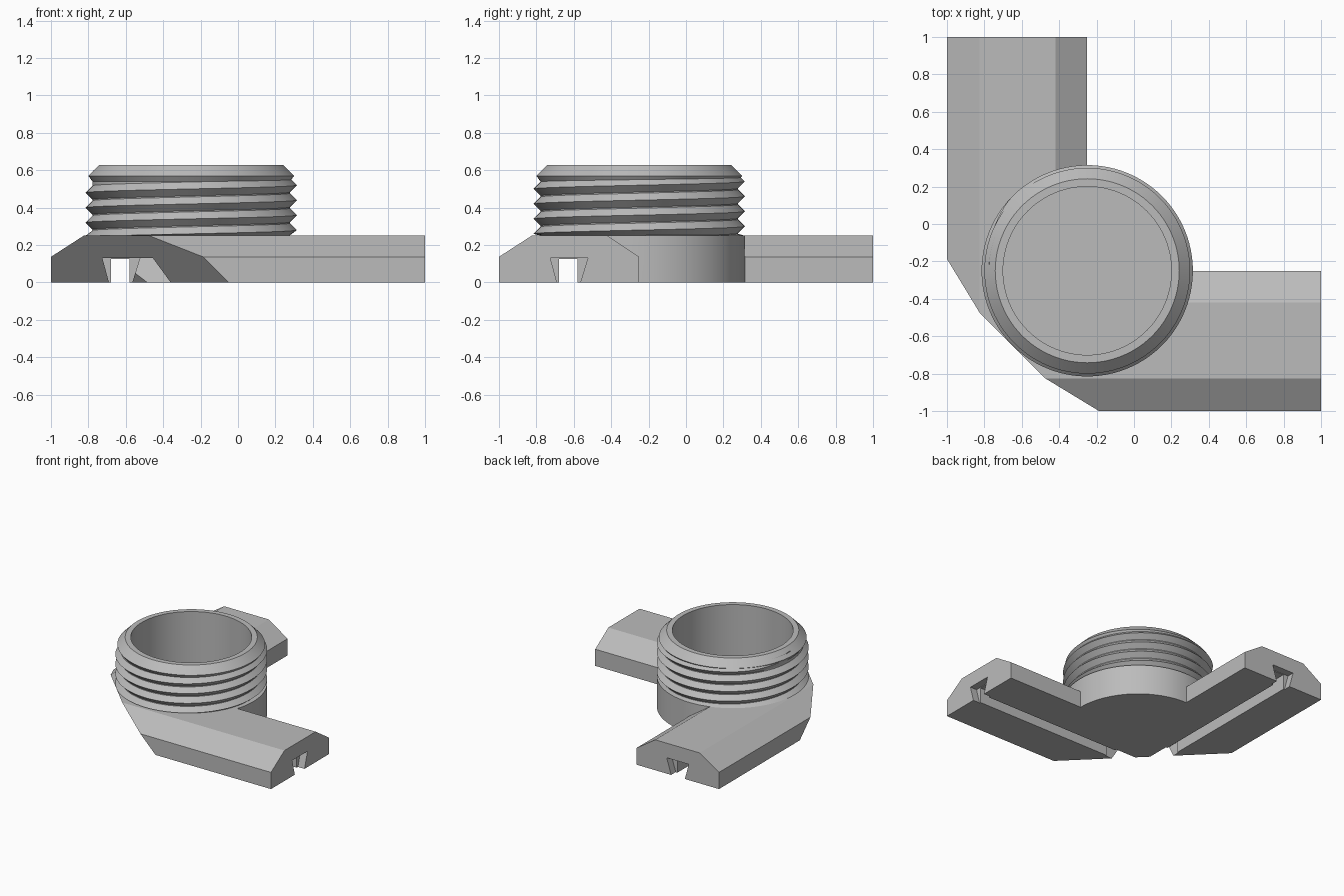
import bpy, bmesh, math
from mathutils import Vector

if "Cube" in bpy.data.objects:
    bpy.data.objects.remove(bpy.data.objects["Cube"])

GREY = (0.5, 0.5, 0.5, 1)
mat = bpy.data.materials.new("plain grey")
mat.use_nodes = True
mat.diffuse_color = GREY
mat.node_tree.nodes["Principled BSDF"].inputs["Base Color"].default_value = GREY

CX = CY = -0.25        # axis of the round neck
SEG = 96
R_OUT, R_ROOT, R_IN = 0.565, 0.528, 0.45
TOP = 0.25             # top of the arms


def finish(name, bm):
    bmesh.ops.recalc_face_normals(bm, faces=bm.faces)
    mesh = bpy.data.meshes.new(name)
    bm.to_mesh(mesh)
    bm.free()
    mesh.materials.append(mat)
    obj = bpy.data.objects.new(name, mesh)
    bpy.context.collection.objects.link(obj)
    return obj


def prism(name, profile, start, end, swap=False):
    """Extrude an (across, height) profile along x, or along y when swapped."""
    bm = bmesh.new()

    def place(w, u, z):
        return bm.verts.new((u, w, z) if swap else (w, u, z))
    a = [place(start, u, z) for u, z in profile]
    b = [place(end, u, z) for u, z in profile]
    bm.faces.new(a)
    bm.faces.new(b[::-1])
    n = len(a)
    for i in range(n):
        j = (i + 1) % n
        bm.faces.new((a[i], b[i], b[j], a[j]))
    return finish(name, bm)


def lathe(name, profile):
    """Revolve a closed (radius, height) profile about the neck axis."""
    bm = bmesh.new()
    rings = []
    for i in range(SEG):
        t = 2 * math.pi * i / SEG
        rings.append([bm.verts.new((CX + r * math.cos(t), CY + r * math.sin(t), z))
                      for r, z in profile])
    n = len(profile)
    for i in range(SEG):
        a, b = rings[i], rings[(i + 1) % SEG]
        for k in range(n):
            m = (k + 1) % n
            bm.faces.new((a[k], b[k], b[m], a[m]))
    return finish(name, bm)


def disc(name, radius, z0, z1):
    bm = bmesh.new()
    bmesh.ops.create_cone(bm, cap_ends=True, segments=SEG, radius1=radius,
                          radius2=radius, depth=z1 - z0)
    bmesh.ops.translate(bm, verts=bm.verts, vec=Vector((CX, CY, (z0 + z1) / 2)))
    return finish(name, bm)


def boolean(target, tool, operation):
    mod = target.modifiers.new("cut", 'BOOLEAN')
    mod.operation, mod.solver, mod.object = operation, 'EXACT', tool
    bpy.context.view_layer.objects.active = target
    bpy.ops.object.modifier_apply(modifier=mod.name)
    bpy.data.objects.remove(tool)


def smooth(obj):
    bpy.ops.object.select_all(action='DESELECT')
    obj.select_set(True)
    bpy.context.view_layer.objects.active = obj
    bpy.ops.object.shade_smooth_by_angle(angle=math.radians(25))


# Two bevelled arms joined to the round base
arm = [(-1, 0), (-1, 0.137), (-0.825, TOP), (-0.42, TOP), (-0.25, 0.137), (-0.25, 0)]
body = prism("bracket_body", arm, -0.825, 1)
boolean(body, prism("second_arm", arm, -0.825, 1, True), 'UNION')
boolean(body, disc("round_base", R_OUT, 0, TOP), 'UNION')

# Undercut slanted corner: removes everything beyond x + y = -1.05 - z
bm = bmesh.new()
cut = [[bm.verts.new((x, -1.05 - z - x, z)) for x in (-2, 1)]
       + [bm.verts.new((x, -4 - x, z)) for x in (1, -2)] for z in (-0.1, 0.4)]
bm.faces.new(cut[0])
bm.faces.new(cut[1][::-1])
for i in range(4):
    j = (i + 1) % 4
    bm.faces.new((cut[0][i], cut[0][j], cut[1][j], cut[1][i]))
boolean(body, finish("corner_cutter", bm), 'DIFFERENCE')

# Channels under both arms, flared at their ends
flare = [(-0.69, -0.02), (-0.69, 0), (-0.725, 0.13), (-0.525, 0.13), (-0.565, 0), (-0.565, -0.02)]
slot = [(-0.68, -0.03), (-0.68, 0.125), (-0.58, 0.125), (-0.58, -0.03)]
for swap in (False, True):
    for shape, a, b in ((flare, -1.3, -0.3), (slot, -0.35, 0.97), (flare, 0.94, 1.1)):
        boolean(body, prism("channel_cutter", shape, a, b, swap), 'DIFFERENCE')

# Cup floor sunk into the base
boolean(body, disc("cup_cutter", R_IN, 0.16, 0.4), 'DIFFERENCE')
smooth(body)

# Neck ring with chamfered rim
neck = lathe("neck", [(R_IN, TOP), (R_ROOT, TOP), (R_ROOT, 0.54), (0.55, 0.57),
                      (0.492, 0.628), (R_IN, 0.628)])
smooth(neck)

# Helical thread ridge, fading out at its upper end
PITCH, END_Z, TURNS = 0.08, 0.56, 4.5
steps = int(TURNS * SEG)
bm = bmesh.new()
rows = []
for i in range(steps + 1):
    left = (steps - i) / SEG            # turns remaining to the end
    t = math.pi - 2 * math.pi * left
    z = END_Z - PITCH * left
    fade = min(1, left / 0.12)
    crest = R_ROOT + (R_OUT - R_ROOT) * fade
    rows.append([bm.verts.new((CX + r * math.cos(t), CY + r * math.sin(t), max(TOP, z + dz)))
                 for r, dz in ((R_ROOT - 0.003, -PITCH / 2), (crest, 0),
                               (R_ROOT - 0.003, PITCH / 2))])
for a, b in zip(rows, rows[1:]):
    for k in range(2):
        bm.faces.new((a[k], b[k], b[k + 1], a[k + 1]))
bmesh.ops.dissolve_degenerate(bm, dist=1e-5, edges=bm.edges)
thread = finish("thread", bm)
# The open strip must face away from the axis
out = sum((p.normal.x * (p.center.x - CX) + p.normal.y * (p.center.y - CY))
          for p in thread.data.polygons)
if out < 0:
    thread.data.flip_normals()
smooth(thread)
